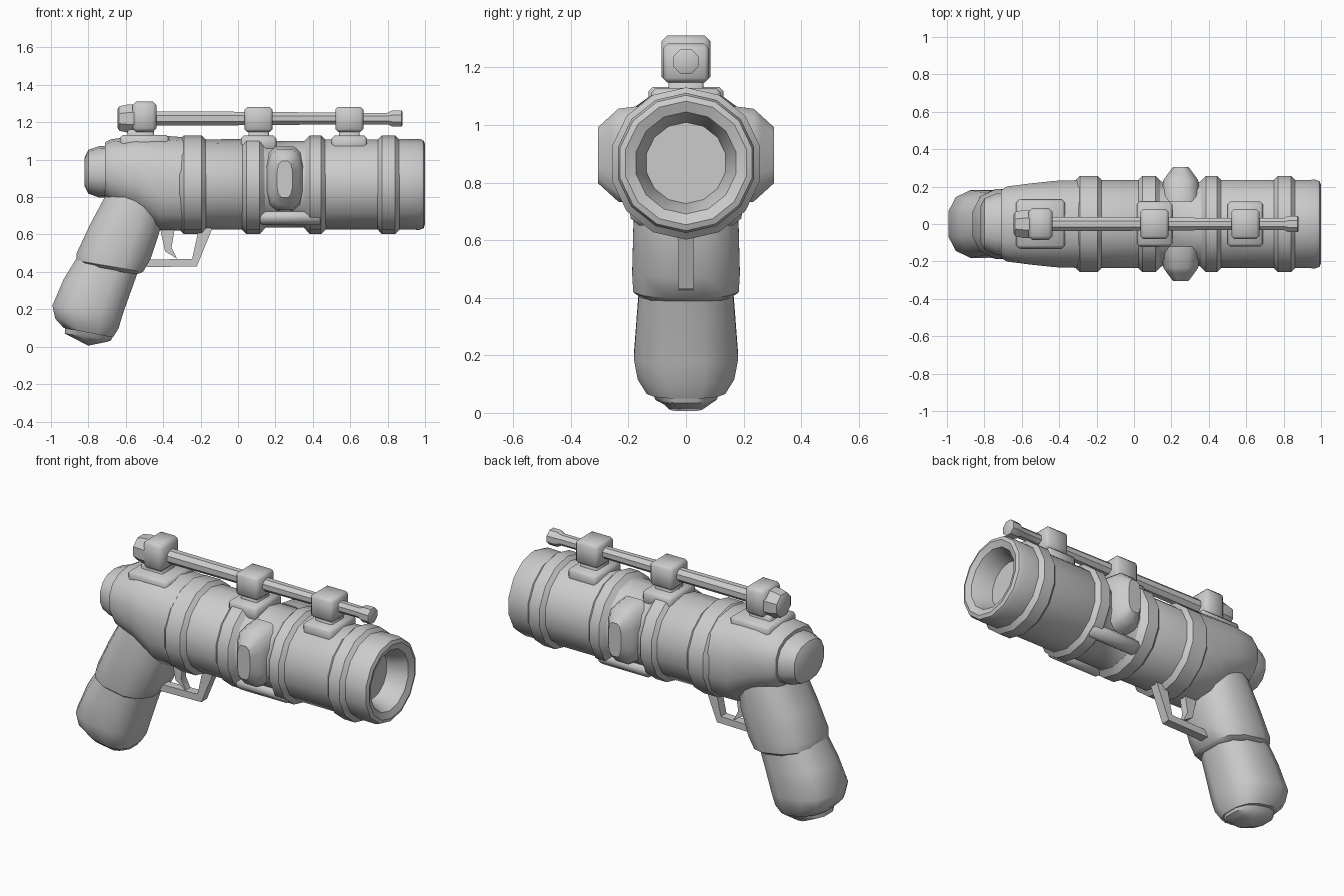
import bpy, bmesh, math
from mathutils import Vector as V

grey = bpy.data.materials.new("plain_grey")
grey.diffuse_color = (0.6, 0.6, 0.6, 1)


def finish(name, bm, angle=40):
    bmesh.ops.recalc_face_normals(bm, faces=bm.faces[:])
    me = bpy.data.meshes.new(name)
    bm.to_mesh(me)
    bm.free()
    me.materials.append(grey)
    me.shade_smooth()
    me.set_sharp_from_angle(angle=math.radians(angle))
    ob = bpy.data.objects.new(name, me)
    bpy.context.collection.objects.link(ob)
    return ob


def ring(c, u, v, n=12, p=1.0):
    """Closed section around c with half axes u and v; p < 1 makes it boxier."""
    f = lambda t: math.copysign(abs(t) ** p, t) if abs(t) > 1e-6 else 0
    c, u, v = V(c), V(u), V(v)
    angles = [2 * math.pi * (i + 0.5) / n for i in range(n)]
    return [c + u * f(math.cos(a)) + v * f(math.sin(a)) for a in angles]


def loft(name, rings, angle=40):
    bm = bmesh.new()
    rows = [[bm.verts.new(p) for p in r] for r in rings]
    n = len(rows[0])
    for a, b in zip(rows, rows[1:]):
        for i in range(n):
            bm.faces.new((a[i], a[(i + 1) % n], b[(i + 1) % n], b[i]))
    bm.faces.new(rows[0])
    bm.faces.new(rows[-1])
    return finish(name, bm, angle)


def box(name, x0, x1, y, z0, z1, bevel=0.015):
    bm = bmesh.new()
    bmesh.ops.create_cube(bm, size=1)
    for v in bm.verts:
        v.co = ((x0 + x1) / 2 + v.co.x * (x1 - x0), v.co.y * 2 * y,
                (z0 + z1) / 2 + v.co.z * (z1 - z0))
    bmesh.ops.bevel(bm, geom=bm.edges[:], offset=bevel, segments=1, affect='EDGES')
    return finish(name, bm, 50)


def tube(name, profile, z, n):
    k = 1 / math.cos(math.pi / n) ** 0.5
    return loft(name, [ring((x, 0, z), (0, r * k, 0), (0, 0, r * k), n) for x, r in profile])


def slab(name, pts, y):
    """Outline in the xz plane, extruded to both sides."""
    bm = bmesh.new()
    f = bm.faces.new([bm.verts.new((x, -y, z)) for x, z in pts])
    ext = bmesh.ops.extrude_face_region(bm, geom=[f])
    for v in ext["geom"]:
        if isinstance(v, bmesh.types.BMVert):
            v.co.y = y
    return finish(name, bm)


# Barrel with hollow muzzle
tube("barrel", [(-0.33, 0.236), (0.13, 0.24), (0.15, 0.228), (0.35, 0.228), (0.37, 0.238),
                (0.86, 0.238), (0.97, 0.24), (0.992, 0.232), (1.0, 0.212), (0.985, 0.175),
                (0.93, 0.152), (0.85, 0.135)], 0.868, 14)

# Raised bands
for i, (a, b) in enumerate([(-0.315, -0.17), (0.02, 0.14), (0.36, 0.47), (0.745, 0.865)]):
    tube(f"barrel_band_{i + 1}", [(a - 0.005, 0.23), (a + 0.025, 0.261),
                                  (b - 0.025, 0.261), (b + 0.005, 0.23)], 0.866, 14)

# Receiver and rear cap
def body(name, rows):
    loft(name, [ring((x, 0, (lo + hi) / 2), (0, w, 0), (0, 0, (hi - lo) / 2 * 1.02), 14, 0.85)
                for x, lo, hi, w in rows])


body("receiver", [(-0.71, 0.80, 1.09, 0.185), (-0.68, 0.77, 1.105, 0.205),
                  (-0.55, 0.72, 1.125, 0.222), (-0.42, 0.625, 1.125, 0.236),
                  (-0.29, 0.625, 1.115, 0.24)])
body("rear_cap", [(-0.82, 0.86, 1.01, 0.10), (-0.80, 0.82, 1.05, 0.14),
                  (-0.74, 0.80, 1.07, 0.165), (-0.69, 0.80, 1.07, 0.17)])


# Grip: back point, front point and half width of each section
def handle(name, rows, p=0.75):
    rings = []
    for xl, zl, xr, zr, w in rows:
        a, b = V((xl, 0, zl)), V((xr, 0, zr))
        rings.append(ring((a + b) / 2, (b - a) * 0.52, (0, w, 0), 12, p))
    loft(name, rings)


handle("grip_upper", [(-0.66, 0.90, -0.38, 0.86, 0.16), (-0.71, 0.80, -0.41, 0.74, 0.18),
                      (-0.79, 0.65, -0.42, 0.62, 0.188), (-0.86, 0.50, -0.47, 0.47, 0.192),
                      (-0.86, 0.46, -0.51, 0.40, 0.188), (-0.82, 0.43, -0.55, 0.385, 0.16)])
handle("grip_lower", [(-0.85, 0.49, -0.53, 0.42, 0.165), (-0.93, 0.36, -0.57, 0.31, 0.175),
                      (-0.99, 0.22, -0.62, 0.17, 0.186), (-0.975, 0.15, -0.64, 0.10, 0.172),
                      (-0.93, 0.10, -0.67, 0.05, 0.14)])
handle("grip_butt", [(-0.92, 0.13, -0.66, 0.09, 0.13), (-0.925, 0.07, -0.68, 0.035, 0.11),
                     (-0.80, 0.006, -0.70, 0.026, 0.06)])

# Trigger and guard
slab("trigger_guard", [(-0.13, 0.65), (-0.22, 0.43), (-0.49, 0.425), (-0.49, 0.465),
                       (-0.245, 0.47), (-0.205, 0.65)], 0.026)
slab("trigger", [(-0.42, 0.65), (-0.39, 0.51), (-0.325, 0.47), (-0.355, 0.53),
                 (-0.335, 0.65)], 0.022)

# Side pads on the barrel
for s, side in ((-1, "front"), (1, "back")):
    loft(f"{side}_side_pad", [ring((x, s * y, 0.895), (dx, 0, 0), (0, 0, dz), 12, 0.65)
         for x, y, dx, dz in [(0.25, 0.12, 0.11, 0.18), (0.25, 0.235, 0.095, 0.165),
                              (0.25, 0.262, 0.075, 0.14), (0.25, 0.305, 0.042, 0.10)]])
    # Low lugs beside the underside
    lug = box(f"{side}_lower_lug", 0.11, 0.45, 0.04, -0.035, 0.035, 0.02)
    lug.location = (0, s * 0.155, 0.69)
    lug.rotation_euler = (s * math.radians(40), 0, 0)

# Sight rod with flared tip
tube("sight_rod", [(-0.5, 0.04), (0.1, 0.037), (0.6, 0.032), (0.80, 0.032), (0.825, 0.045),
                   (0.875, 0.045), (0.88, 0.035)], 1.22, 8)

# Sight mounts
for i, (a, b) in enumerate([(0.035, 0.185), (0.52, 0.67)]):
    box(f"sight_block_{i + 1}", a, b, 0.08, 1.148, 1.282)
    box(f"sight_foot_{i + 1}", a + 0.02, b - 0.02, 0.06, 1.06, 1.16, 0.008)
    box(f"sight_saddle_{i + 1}", a - 0.02, b + 0.02, 0.12, 1.04, 1.128)

# Rear sight housing
box("rear_sight_block", -0.565, -0.435, 0.085, 1.148, 1.31, 0.02)
box("rear_sight_foot", -0.59, -0.45, 0.06, 1.06, 1.16, 0.008)
box("rear_sight_saddle", -0.63, -0.37, 0.13, 1.05, 1.132)
tube("rear_sight_knob", [(-0.645, 0.05), (-0.635, 0.068), (-0.59, 0.078), (-0.54, 0.078)], 1.22, 8)
